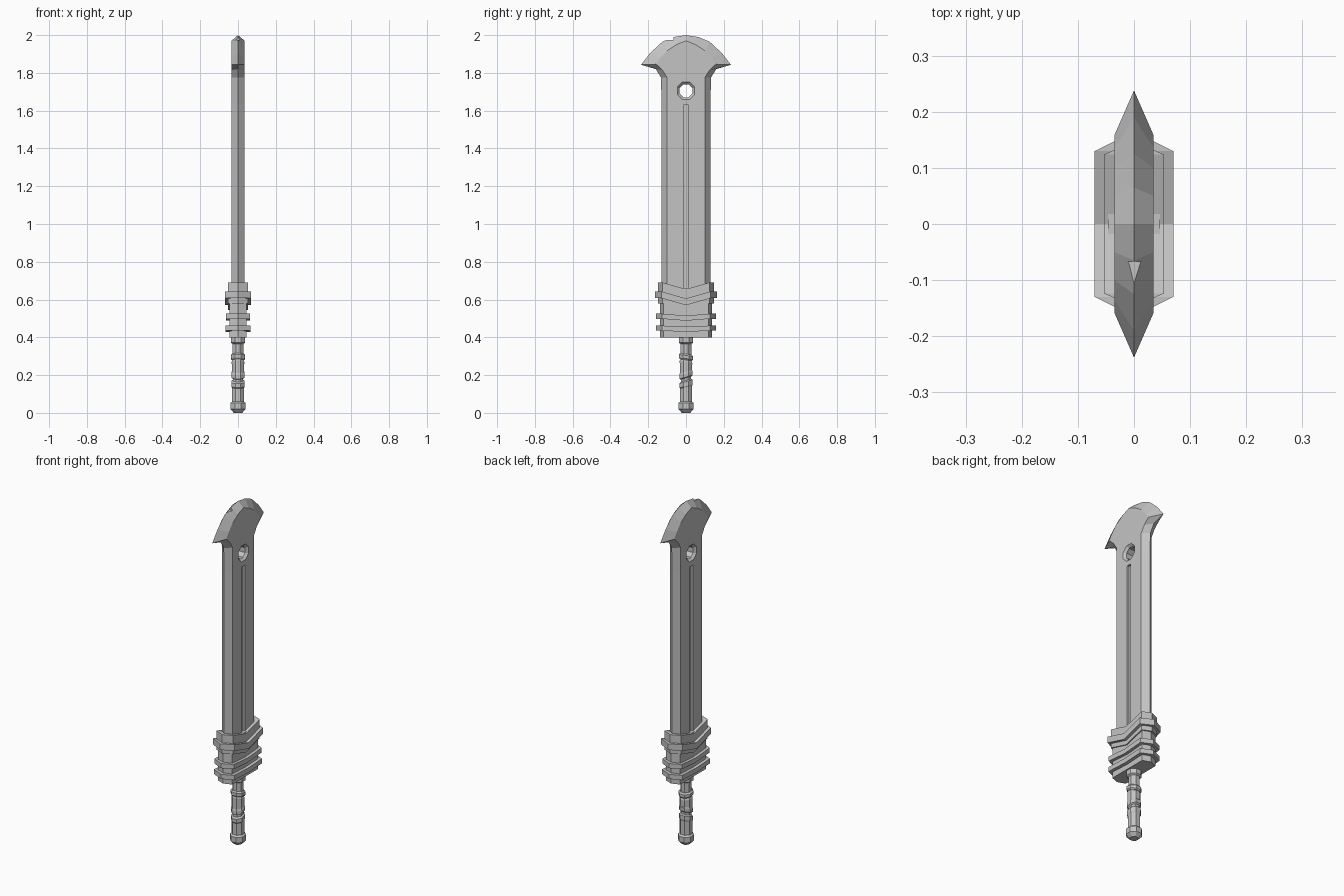
import bpy, bmesh, math
from mathutils import Vector

old = bpy.data.objects.get("Cube")
if old:
    bpy.data.objects.remove(old, do_unlink=True)

steel = bpy.data.materials.new("grey_steel")
steel.use_nodes = True
GREY = (0.55, 0.55, 0.55, 1)
steel.diffuse_color = GREY
steel.node_tree.nodes["Principled BSDF"].inputs["Base Color"].default_value = GREY


def make(name, rings, caps="ngon", closed=True):
    """Loft a list of equal-length point rings into a solid."""
    bm = bmesh.new()
    loops = [[bm.verts.new(p) for p in ring] for ring in rings]
    n = len(loops[0])
    for a, b in zip(loops, loops[1:]):
        for i in range(n):
            j = (i + 1) % n
            bm.faces.new((a[i], a[j], b[j], b[i]))
    for loop in (loops[0], loops[-1]):
        if caps == "ngon":
            bm.faces.new(loop)
        else:  # strips across mirrored pairs, for bent bands
            for i in range(n // 2):
                quad = dict.fromkeys((loop[i], loop[i + 1], loop[-i - 1], loop[-i]))
                bm.faces.new(list(quad))
    bmesh.ops.recalc_face_normals(bm, faces=bm.faces)
    mesh = bpy.data.meshes.new(name)
    bm.to_mesh(mesh)
    bm.free()
    mesh.materials.append(steel)
    obj = bpy.data.objects.new(name, mesh)
    bpy.context.collection.objects.link(obj)
    return obj


def box(name, x0, x1, y0, y1, z0, z1):
    ring = [(x0, y0), (x1, y0), (x1, y1), (x0, y1)]
    return make(name, [[(x, y, z) for x, y in ring] for z in (z0, z1)])


def cut(target, cutter):
    cutter.hide_render = True
    mod = target.modifiers.new("cut", "BOOLEAN")
    mod.operation = "DIFFERENCE"
    mod.solver = "EXACT"
    mod.object = cutter
    bpy.context.view_layer.objects.active = target
    bpy.ops.object.modifier_apply(modifier=mod.name)
    bpy.data.objects.remove(cutter, do_unlink=True)


# Blade: sharp outline at x = 0, flat outline on both sides
T = 0.035
edge = [(0, 2), (.065, 1.99), (.125, 1.965), (.19, 1.905), (.238, 1.843),
        (.16, 1.82), (.132, 1.775), (.13, 1.64), (.13, .6)]
flat = [(0, 1.97), (.05, 1.95), (.1, 1.917), (.135, 1.88), (.158, 1.846),
        (.125, 1.815), (.1, 1.775), (.1, 1.64), (.1, .6)]


def outline(half, x):
    full = half + [(-y, z) for y, z in reversed(half[1:])]
    return [(x, y, z) for y, z in full]


blade = make("blade", [outline(flat, -T), outline(edge, 0), outline(flat, T)])

# Octagonal chamfered hole through the blade
hole = []
for x, r in ((-.045, .06), (-.022, .037), (.022, .037), (.045, .06)):
    hole.append([(x, r * math.cos((i + .5) * math.pi / 4),
                  1.705 + r * math.sin((i + .5) * math.pi / 4)) for i in range(8)])
cut(blade, make("hole_cutter", hole))

# Long grooves on both sides and a chip in the top edge
for s in (-1, 1):
    x0, x1 = sorted((s * .022, s * .06))
    cut(blade, box("groove_cutter", x0, x1, -.014, .014, .65, 1.63))
cut(blade, box("chip_cutter", -.06, .06, -.13, -.067, 1.973, 2.1))


# Guard: six-sided body with bands that dip in the middle of the wide faces
def guard_ring(w, side, tip, z, dip=0):
    half = [(w, side, z), (w, 0, z - dip), (w, -side, z)]
    return ([(0, tip, z)] + half + [(0, -tip, z)] +
            [(-x, y, h) for x, y, h in reversed(half)])


def guard_part(name, w, side, tip, z0, z1, dip=0):
    make(name, [guard_ring(w, side, tip, z, dip) for z in (z0, z1)], "strips")


guard_part("guard_body", .046, .12, .137, .40, .66)
guard_part("guard_collar", .053, .124, .147, .58, .69, .035)
guard_part("guard_chevron_band", .07, .13, .165, .607, .643, .037)
guard_part("guard_middle_band", .064, .128, .158, .498, .525, .01)
guard_part("guard_lower_band", .066, .128, .158, .435, .462, .006)


# Handle: eight-sided turned parts, some rings tilted like wrapping
def turned(name, profile):
    rings = []
    for r, z, tilt in profile:
        pts = []
        for i in range(8):
            a = (i + .5) * math.pi / 4
            x, y = r * math.cos(a), r * math.sin(a)
            pts.append((x, y, z + tilt * y))
        rings.append(pts)
    make(name, rings)


turned("pommel", [(.024, 0, 0), (.044, .02, 0), (.044, .052, 0), (.034, .06, 0)])
turned("grip", [(.034, .05, 0), (.034, .135, .2), (.038, .142, .25), (.038, .165, .3),
                (.03, .172, .3), (.03, .185, .3), (.038, .19, .3), (.038, .21, .3),
                (.035, .218, .2), (.036, .27, -.2), (.03, .285, -.2)])
turned("grip_ring", [(.035, .28, -.15), (.041, .288, -.15), (.041, .304, -.15),
                     (.034, .312, -.15)])
turned("handle_neck", [(.031, .27, 0), (.031, .365, 0), (.041, .372, 0), (.041, .41, 0)])
